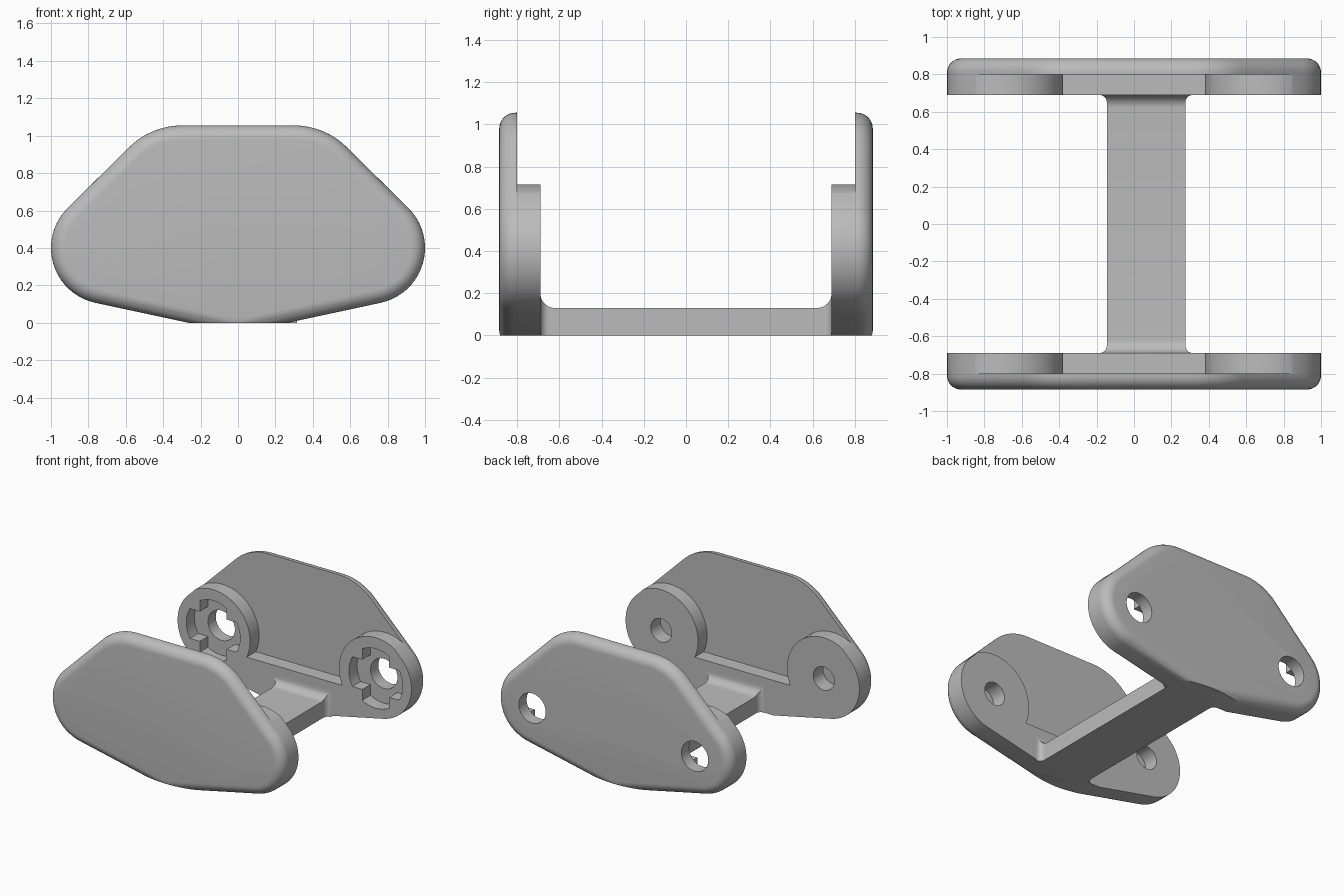
import bpy
import bmesh
from math import sin, cos, radians, degrees, asin, sqrt, pi

if "Cube" in bpy.data.objects:
    bpy.data.objects.remove(bpy.data.objects["Cube"], do_unlink=True)

grey = bpy.data.materials.new("plain_grey")
grey.use_nodes = True
grey.diffuse_color = (0.5, 0.5, 0.5, 1)
grey.node_tree.nodes["Principled BSDF"].inputs["Base Color"].default_value = (0.5, 0.5, 0.5, 1)

INNER, STEP, OUTER = 0.69, 0.80, 0.885   # distances of the plate layers from the middle
PIVOT_X, PIVOT_Z = 0.695, 0.40


def arc(cx, cz, r, a0, a1, n):
    angles = [radians(a0 + (a1 - a0) * i / n) for i in range(n + 1)]
    return [(cx + r * cos(a), cz + r * sin(a)) for a in angles]


def circle(cx, cz, r, n=48):
    return arc(cx, cz, r, 0, 360, n)[:-1]


def box(x0, x1, z0, z1):
    return [(x0, z0), (x1, z0), (x1, z1), (x0, z1)]


def loft(name, sections):
    """Skin a solid through (y, outline) sections with equal point counts."""
    bm = bmesh.new()
    rings = [[bm.verts.new((x, y, z)) for x, z in pts] for y, pts in sections]
    n = len(rings[0])
    for a, b in zip(rings, rings[1:]):
        for i in range(n):
            j = (i + 1) % n
            bm.faces.new((a[i], a[j], b[j], b[i]))
    bm.faces.new(rings[0])
    bm.faces.new(rings[-1])
    bmesh.ops.recalc_face_normals(bm, faces=bm.faces)
    mesh = bpy.data.meshes.new(name)
    bm.to_mesh(mesh)
    bm.free()
    mesh.materials.append(grey)
    obj = bpy.data.objects.new(name, mesh)
    bpy.context.collection.objects.link(obj)
    return obj


def prism(pts, y0, y1):
    return loft("cutter", [(y0, pts), (y1, pts)])


def cut(obj, cutter):
    mod = obj.modifiers.new("cut", "BOOLEAN")
    mod.operation = "DIFFERENCE"
    mod.solver = "EXACT"
    mod.object = cutter
    bpy.context.view_layer.objects.active = obj
    bpy.ops.object.modifier_apply(modifier=mod.name)
    bpy.data.objects.remove(cutter, do_unlink=True)


def smooth(obj):
    bpy.ops.object.select_all(action="DESELECT")
    obj.select_set(True)
    bpy.context.view_layer.objects.active = obj
    bpy.ops.object.shade_smooth_by_angle(angle=radians(30))


def plate_outline(inset):
    """Rounded hexagon: two end arcs, two shoulder arcs and a shallow keel."""
    return (arc(0.7, 0.4, 0.3 - inset, -78, 45, 20)
            + arc(0.3, 0.655, 0.4 - inset, 45, 90, 8)
            + arc(-0.3, 0.655, 0.4 - inset, 90, 135, 8)
            + arc(-0.7, 0.4, 0.3 - inset, 135, 258, 20)
            + arc(0, 0.25, 0.3 - inset, 258, 282, 4))


def cross_outline(cx, cz, r, half):
    """Plus shape with rounded ends."""
    spread = degrees(asin(half / r))
    pts = []
    for k in range(4):
        pts += arc(cx, cz, r, 90 * k - spread, 90 * k + spread, 8)
        corner = radians(90 * k + 45)
        pts.append((cx + half * sqrt(2) * cos(corner), cz + half * sqrt(2) * sin(corner)))
    return pts


def side_plate(name, s):
    # Solid plate with a rounded outer rim
    rim = 0.075
    sections = [(s * INNER, plate_outline(0))]
    for i in range(9):
        a = pi / 2 * i / 8
        sections.append((s * (OUTER - rim + rim * sin(a)), plate_outline(rim * (1 - cos(a)))))
    plate = loft(name, sections)
    # Flat foot
    cut(plate, prism(box(-1.5, 1.5, -0.5, 0), s * 0.5, s * 1.2))
    # Thin the upper part, leaving the bosses and the lower rail
    clearance = prism(box(-1.5, 1.5, 0.27, 1.5), s * 0.5, s * STEP)
    for side in (-1, 1):
        cut(clearance, prism(circle(side * PIVOT_X, PIVOT_Z, 0.315, 64), s * 0.4, s * 1.2))
    cut(plate, clearance)
    # Pivot holes: keyed and open at the back, blind at the front
    for side in (-1, 1):
        x = side * PIVOT_X
        if s > 0:
            cut(plate, prism(cross_outline(x, PIVOT_Z, 0.23, 0.115), 0.5, INNER + 0.1))
            cut(plate, prism(circle(x, PIVOT_Z, 0.115), 0.6, 1.2))
        else:
            cut(plate, prism(circle(x, PIVOT_Z, 0.09), -0.5, -INNER - 0.12))
    smooth(plate)


side_plate("front_plate", -1)
side_plate("back_plate", 1)


# Bridge joining the plates, flared by fillets at both ends
def flare(gap, r):
    return r - sqrt(max(0, r * r - (r - gap) ** 2)) if gap < r else 0


def bridge_section(gap):
    w = 0.21 + flare(gap, 0.04)
    return box(0.065 - w, 0.065 + w, 0, 0.13 + flare(gap, 0.07))


gaps = [0.07 * (1 - cos(pi / 2 * i / 10)) for i in range(11)]
stations = [(-INNER + g, bridge_section(g)) for g in gaps]
stations += [(INNER - g, bridge_section(g)) for g in reversed(gaps)]
smooth(loft("bridge", stations))
